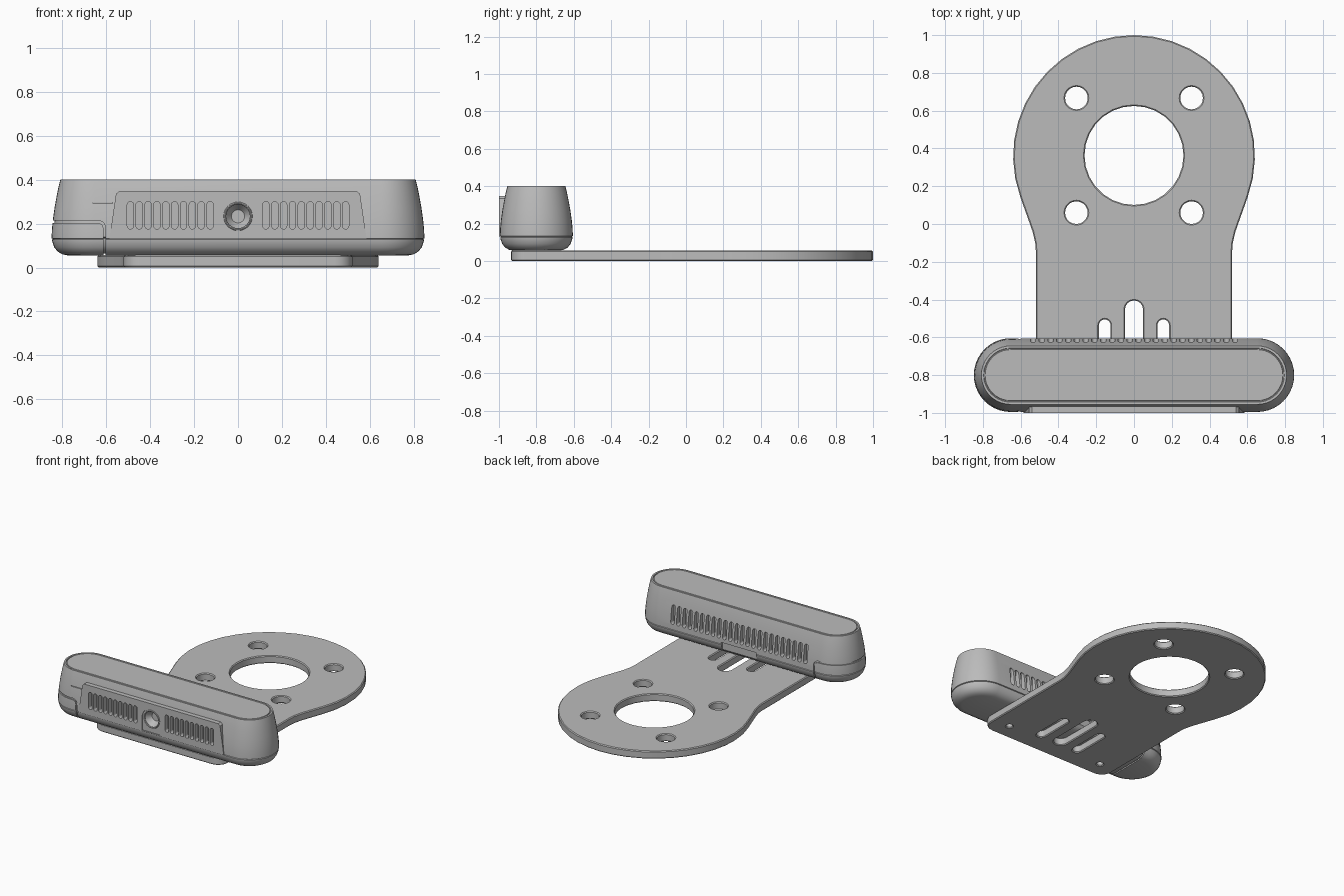
import bpy, bmesh, math
from mathutils import Matrix

if "Cube" in bpy.data.objects:
    bpy.data.objects.remove(bpy.data.objects["Cube"], do_unlink=True)

grey = bpy.data.materials.new("plain grey")
grey.use_nodes = True
grey.diffuse_color = (0.5, 0.5, 0.5, 1)
grey.node_tree.nodes["Principled BSDF"].inputs["Base Color"].default_value = (0.5, 0.5, 0.5, 1)


def finish(bm, name):
    bmesh.ops.recalc_face_normals(bm, faces=bm.faces)
    mesh = bpy.data.meshes.new(name)
    bm.to_mesh(mesh)
    bm.free()
    mesh.materials.append(grey)
    ob = bpy.data.objects.new(name, mesh)
    bpy.context.collection.objects.link(ob)
    return ob


def activate(ob):
    bpy.ops.object.select_all(action="DESELECT")
    ob.select_set(True)
    bpy.context.view_layer.objects.active = ob


def prisms(name, outlines, plane, lo, hi):
    """Extrude 2D outlines lying in the xy or xz plane."""
    bm = bmesh.new()
    for pts in outlines:
        rings = []
        for d in (lo, hi):
            rings.append([bm.verts.new((a, b, d) if plane == "xy" else (a, d, b)) for a, b in pts])
        bridge(bm, *rings)
        for ring in rings:
            bm.faces.new(ring)
    return finish(bm, name)


def bridge(bm, a, b):
    n = len(a)
    for i in range(n):
        bm.faces.new((a[i], a[(i + 1) % n], b[(i + 1) % n], b[i]))


def boolean(ob, cutter, operation="DIFFERENCE"):
    mod = ob.modifiers.new("cut", "BOOLEAN")
    mod.object, mod.operation, mod.solver = cutter, operation, "EXACT"
    activate(ob)
    bpy.ops.object.modifier_apply(modifier=mod.name)
    bpy.data.objects.remove(cutter, do_unlink=True)


def smooth(ob, angle=30):
    activate(ob)
    bpy.ops.object.shade_smooth_by_angle(angle=math.radians(angle))


def arc(cx, cy, r, start, end, n):
    return [(cx + r * math.cos(math.radians(start + (end - start) * i / n)),
             cy + r * math.sin(math.radians(start + (end - start) * i / n))) for i in range(n + 1)]


def circle(cx, cy, r, n):
    return arc(cx, cy, r, 0, 360, n)[:-1]


def capsule(x, lo, hi, r, n=8):
    return arc(x, hi - r, r, 0, 180, n) + arc(x, lo + r, r, 180, 360, n)


# Mounting plate: round head blending into a straight neck
half = (arc(0.44, -0.855, 0.08, -90, 0, 6) + [(0.52, -0.14), (0.523, -0.1), (0.537, -0.04)]
        + arc(0, 0.36, 0.64, -20, 90, 12))
plate = prisms("mounting_plate", [half + [(-x, y) for x, y in reversed(half[:-1])]], "xy", 0, 0.056)
holes = [circle(0, 0.363, 0.262, 28)]
holes += [circle(sx * 0.305, y, 0.06, 20) for sx in (-1, 1) for y in (0.06, 0.667)]
holes += [circle(sx * 0.39, -0.815, 0.022, 14) for sx in (-1, 1)]
holes += [capsule(0, -0.8, -0.405, 0.048)]
holes += [capsule(sx * 0.155, -0.8, -0.505, 0.031) for sx in (-1, 1)]
boolean(plate, prisms("hole_cutter", holes, "xy", -0.1, 0.2))
bevel = plate.modifiers.new("edge", "BEVEL")
bevel.width, bevel.segments, bevel.limit_method = 0.006, 1, "ANGLE"
activate(plate)
bpy.ops.object.modifier_apply(modifier="edge")
smooth(plate)

# Body: pill-shaped sections stacked by (inset, height)
PROFILE = [(0.075, 0.055), (0.05, 0.06), (0.028, 0.072), (0.012, 0.092), (0.003, 0.118),
           (0.002, 0.127), (0.006, 0.13), (0, 0.133), (0.001, 0.17), (0.006, 0.22), (0.013, 0.27),
           (0.022, 0.32), (0.031, 0.365), (0.04, 0.4), (0.052, 0.4), (0.054, 0.395),
           (0.058, 0.395), (0.06, 0.4)]


def pill_body(name, inset=0, squash=1):
    bm = bmesh.new()
    rings = []
    for d, z in PROFILE:
        r = 0.195 - d - inset
        pts = arc(0.653, -0.8, r, -90, 90, 20) + arc(-0.653, -0.8, r, 90, 270, 20)
        rings.append([bm.verts.new((x, y, 0.23 + (z - 0.23) * squash)) for x, y in pts])
    for a, b in zip(rings, rings[1:]):
        bridge(bm, a, b)
    bm.faces.new(rings[0])
    bm.faces.new(rings[-1])
    return finish(bm, name)


body = pill_body("body")

# Raised front panel
panel = prisms("front_panel", [[(-0.585, 0.13), (0.585, 0.13), (0.572, 0.22), (0.555, 0.335),
                                (0.54, 0.348), (-0.54, 0.348), (-0.555, 0.335), (-0.572, 0.22)]],
               "xz", -1.0, -0.9)
boolean(body, panel, "UNION")

# Wrap-around seam on one end
seam = prisms("seam_cutter", [[(-0.9, 0.203), (-0.635, 0.203), (-0.619, 0.196), (-0.612, 0.18),
                               (-0.612, 0), (-0.602, 0), (-0.602, 0.185), (-0.612, 0.205),
                               (-0.632, 0.214), (-0.9, 0.214)]], "xz", -1.1, -0.5)
boolean(seam, pill_body("core_cutter", 0.008, 0.95))
boolean(body, seam)

# Front vents, in a group each side of the lens
front = [capsule(sx * (0.127 + i * 0.0403), 0.175, 0.3, 0.0145)
         for sx in (-1, 1) for i in range(10)]
boolean(body, prisms("front_vent_cutter", front, "xz", -1.1, -0.965))

# Rear vents, one long row
rear = [capsule((i - 11.5) * 0.0465, 0.17, 0.305, 0.0145) for i in range(24)]
boolean(body, prisms("rear_vent_cutter", rear, "xz", -0.645, -0.5))

# Rear connector outline
connector = [[(-0.14, 0.08), (0.14, 0.08), (0.14, 0.145), (-0.14, 0.145)]]
boolean(body, prisms("connector_cutter", connector, "xz", -0.618, -0.5))

# Arched recess and conical lens opening
arch = [(0.073, 0.137)] + arc(0, 0.233, 0.073, 0, 180, 20) + [(-0.073, 0.137)]
boolean(body, prisms("arch_cutter", [arch], "xz", -1.1, -0.994))
bm = bmesh.new()
bmesh.ops.create_cone(bm, cap_ends=True, segments=32, radius1=0.03, radius2=0.066, depth=0.05,
                      matrix=Matrix.Translation((0, -0.971, 0.233)) @ Matrix.Rotation(math.pi / 2, 4, "X"))
boolean(body, finish(bm, "lens_cutter"))

# Short indicator slit
boolean(body, prisms("slit_cutter", [[(-0.66, 0.292), (-0.57, 0.292), (-0.57, 0.298), (-0.66, 0.298)]],
                     "xz", -1.1, -0.97))
smooth(body)

# Lens ring
bpy.ops.mesh.primitive_torus_add(major_radius=0.06, minor_radius=0.006, major_segments=32, minor_segments=8,
                                 location=(0, -0.993, 0.233), rotation=(math.pi / 2, 0, 0))
ring = bpy.context.object
ring.name = "lens_ring"
ring.data.materials.append(grey)
smooth(ring)
